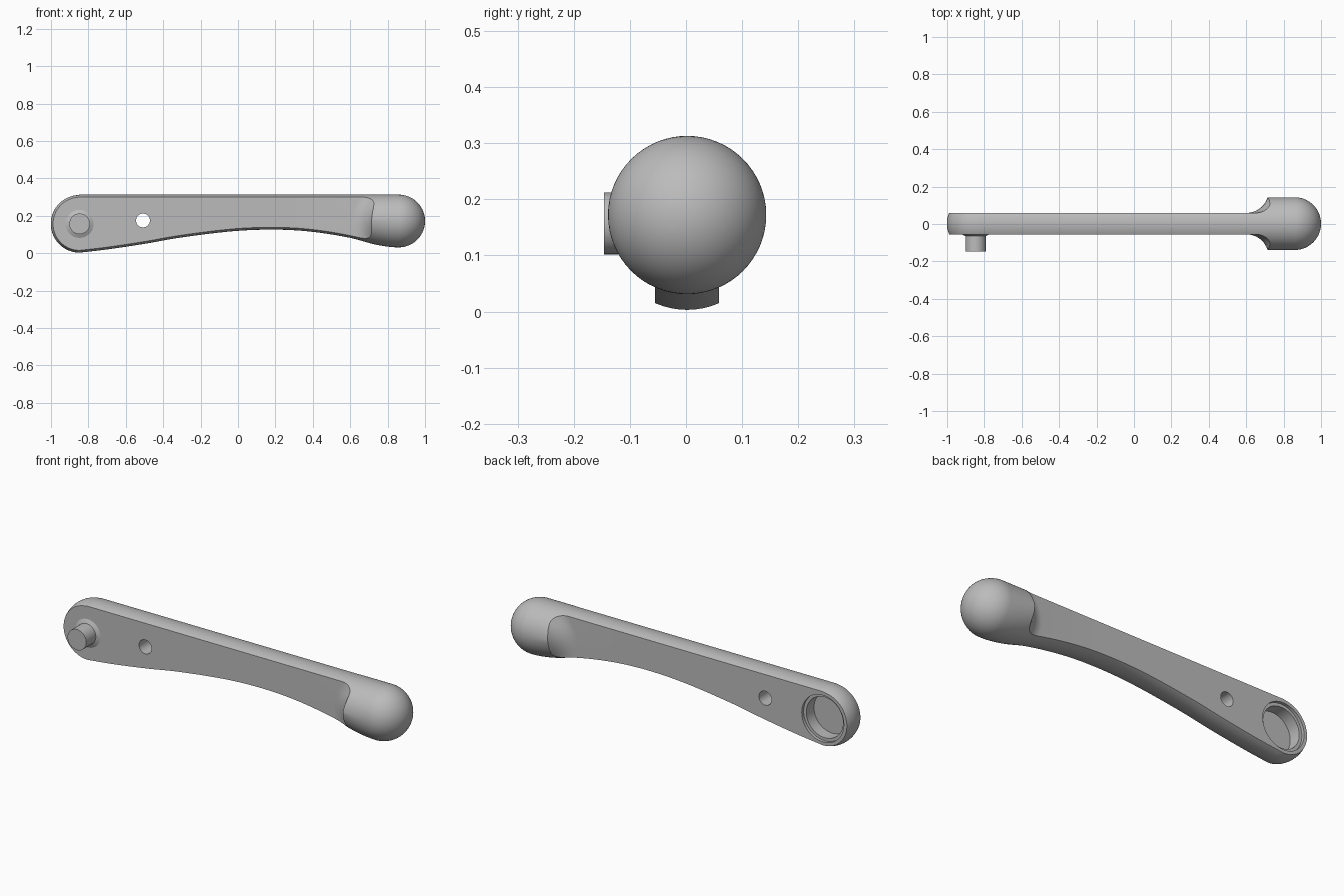
import bpy, bmesh, math
from mathutils import Vector

cube = bpy.data.objects.get("Cube")
if cube:
    bpy.data.objects.remove(cube, do_unlink=True)

# One grey for everything
grey = bpy.data.materials.new("grey_metal")
grey.use_nodes = True
colour = (0.5, 0.5, 0.5, 1)
grey.diffuse_color = colour
grey.node_tree.nodes["Principled BSDF"].inputs["Base Color"].default_value = colour

MID_Y = 0.002          # middle plane of the lever
HALF = 0.057           # half thickness of the handle
R = 0.141              # ball radius and edge rounding radius
BALL_X, BALL_Z = 0.859, 0.172
HEAD_X, HEAD_Z, HEAD_R = -0.847, 0.157, 0.154
TOP = BALL_Z + R


def make_object(name, bm):
    bmesh.ops.remove_doubles(bm, verts=bm.verts, dist=0.0002)
    bmesh.ops.recalc_face_normals(bm, faces=bm.faces)
    mesh = bpy.data.meshes.new(name)
    bm.to_mesh(mesh)
    bm.free()
    mesh.materials.append(grey)
    obj = bpy.data.objects.new(name, mesh)
    bpy.context.collection.objects.link(obj)
    return obj


def loft(name, rings):
    """Skin closed rings of equal length and cap both ends."""
    bm = bmesh.new()
    loops = [[bm.verts.new(p) for p in ring] for ring in rings]
    n = len(loops[0])
    for a, b in zip(loops, loops[1:]):
        for i in range(n):
            j = (i + 1) % n
            bm.faces.new((a[i], a[j], b[j], b[i]))
    bm.faces.new(loops[0])
    bm.faces.new(loops[-1])
    return make_object(name, bm)


def turned(name, x, z, profile, sides=48):
    """Solid turned about a y axis; profile holds (y, radius) pairs."""
    return loft(name, [[(x + r * math.cos(2 * math.pi * i / sides), y,
                         z + r * math.sin(2 * math.pi * i / sides))
                        for i in range(sides)] for y, r in profile])


# Underside curve of the handle
UNDER = [(-0.847, 0.003), (-0.7, 0.020), (-0.5, 0.050), (-0.31, 0.083), (-0.02, 0.118),
         (0.2, 0.126), (0.39, 0.115), (0.6, 0.082), (0.74, 0.045), (0.859, 0.031)]


def under(x):
    slopes = []
    for k in range(len(UNDER)):
        (x0, z0), (x1, z1) = UNDER[max(k - 1, 0)], UNDER[min(k + 1, len(UNDER) - 1)]
        slopes.append((z1 - z0) / (x1 - x0))
    slopes[-1] = 0
    for k in range(len(UNDER) - 1):
        (x0, z0), (x1, z1) = UNDER[k], UNDER[k + 1]
        if x <= x1 + 1e-6:
            w = x1 - x0
            t = (x - x0) / w
            return ((2 * t**3 - 3 * t**2 + 1) * z0 + (t**3 - 2 * t**2 + t) * w * slopes[k]
                    + (3 * t**2 - 2 * t**3) * z1 + (t**3 - t**2) * w * slopes[k + 1])


N = 32
SWEEP = [math.sin(math.pi * (i / N - 0.5)) for i in range(N + 1)]


def inset(y):
    return R - math.sqrt(max(R * R - y * y, 0))


def end_ring(cx, cz, radius, angle):
    """Station of a rounded end, swung about the y axis through its centre."""
    s, c = math.sin(angle), math.cos(angle)
    top, low = [], []
    for u in SWEEP:
        r = radius - inset(u * R)
        top.append((cx + r * s, MID_Y + u * R, cz + r * c))
        low.append((cx + r * s, MID_Y + u * R, cz - r * c))
    return top + low[::-1]


def mid_ring(x):
    """Lens-shaped station of the handle."""
    low_z = under(x)
    a = min((TOP - low_z) / 2, R)
    width = math.sqrt(R * R - (R - a) ** 2)
    top = [(x, MID_Y + u * width, TOP - inset(u * width)) for u in SWEEP]
    low = [(x, MID_Y + u * width, low_z + inset(u * width)) for u in SWEEP]
    return top + low[::-1]


# Lever body: rounded head, lens-shaped handle, ball end
bm = bmesh.new()
STEPS, SPAN = 20, 72
rings = [end_ring(HEAD_X, HEAD_Z, HEAD_R, -math.pi / 2 * (1 - i / STEPS)) for i in range(STEPS)]
rings += [mid_ring(HEAD_X + (BALL_X - HEAD_X) * i / SPAN) for i in range(SPAN + 1)]
rings += [end_ring(BALL_X, BALL_Z, R, math.pi / 2 * i / STEPS) for i in range(1, STEPS + 1)]
loops = [[bm.verts.new(p) for p in ring] for ring in rings]
count = len(loops[0])
for a, b in zip(loops, loops[1:]):
    for i in range(count):
        j = (i + 1) % count
        bm.faces.new((a[i], a[j], b[j], b[i]))
bmesh.ops.dissolve_degenerate(bm, dist=0.0001, edges=bm.edges)
body = make_object("lever_body", bm)


# Cutters for the flat sides, each ending in a hollow sweep up to the ball
def side_cutter(name, side):
    rings = []
    cove = 0.12
    for k in range(19):
        z = -0.05 + 0.45 * k / 18
        shift = min(0.04, 3.2 * (z - 0.178) ** 2) + 0.06 * (z - 0.178)
        outline = [(-1.2, HALF), (0.3, HALF)]
        outline += [(0.6 + shift + cove * math.sin(t), HALF + cove * (1 - math.cos(t)))
                    for t in (math.pi / 2 * i / 14 for i in range(15))]
        outline += [(0.6 + shift + cove, 0.3), (-1.2, 0.3)]
        rings.append([(x, MID_Y + side * y, z) for x, y in outline])
    return loft(name, rings)


cutters = [side_cutter("front_cutter", -1), side_cutter("back_cutter", 1)]
# Stepped socket in the back of the head, and the through hole
FACE = MID_Y + HALF
cutters.append(turned("socket_cutter", HEAD_X, HEAD_Z,
                      [(FACE - 0.08, 0.108), (FACE - 0.016, 0.108), (FACE - 0.016, 0.124), (0.2, 0.124)], 64))
cutters.append(turned("hole_cutter", -0.508, 0.175, [(-0.2, 0.037), (0.2, 0.037)]))

for cutter in cutters:
    mod = body.modifiers.new(cutter.name, "BOOLEAN")
    mod.operation = "DIFFERENCE"
    mod.solver = "EXACT"
    mod.object = cutter
    cutter.hide_render = True
bpy.context.view_layer.update()
shape = bpy.data.meshes.new_from_object(
    body.evaluated_get(bpy.context.evaluated_depsgraph_get()))
body.modifiers.clear()
body.data = shape
for cutter in cutters:
    bpy.data.objects.remove(cutter, do_unlink=True)

# Drive pin with a sloped foot on the front of the head
pin = turned("drive_pin", HEAD_X, HEAD_Z,
             [(-0.04, 0.075), (MID_Y - HALF, 0.075), (-0.065, 0.055), (-0.146, 0.055)])

for obj in (body, pin):
    bpy.ops.object.select_all(action="DESELECT")
    obj.select_set(True)
    bpy.context.view_layer.objects.active = obj
    bpy.ops.object.shade_smooth_by_angle(angle=math.radians(28))
